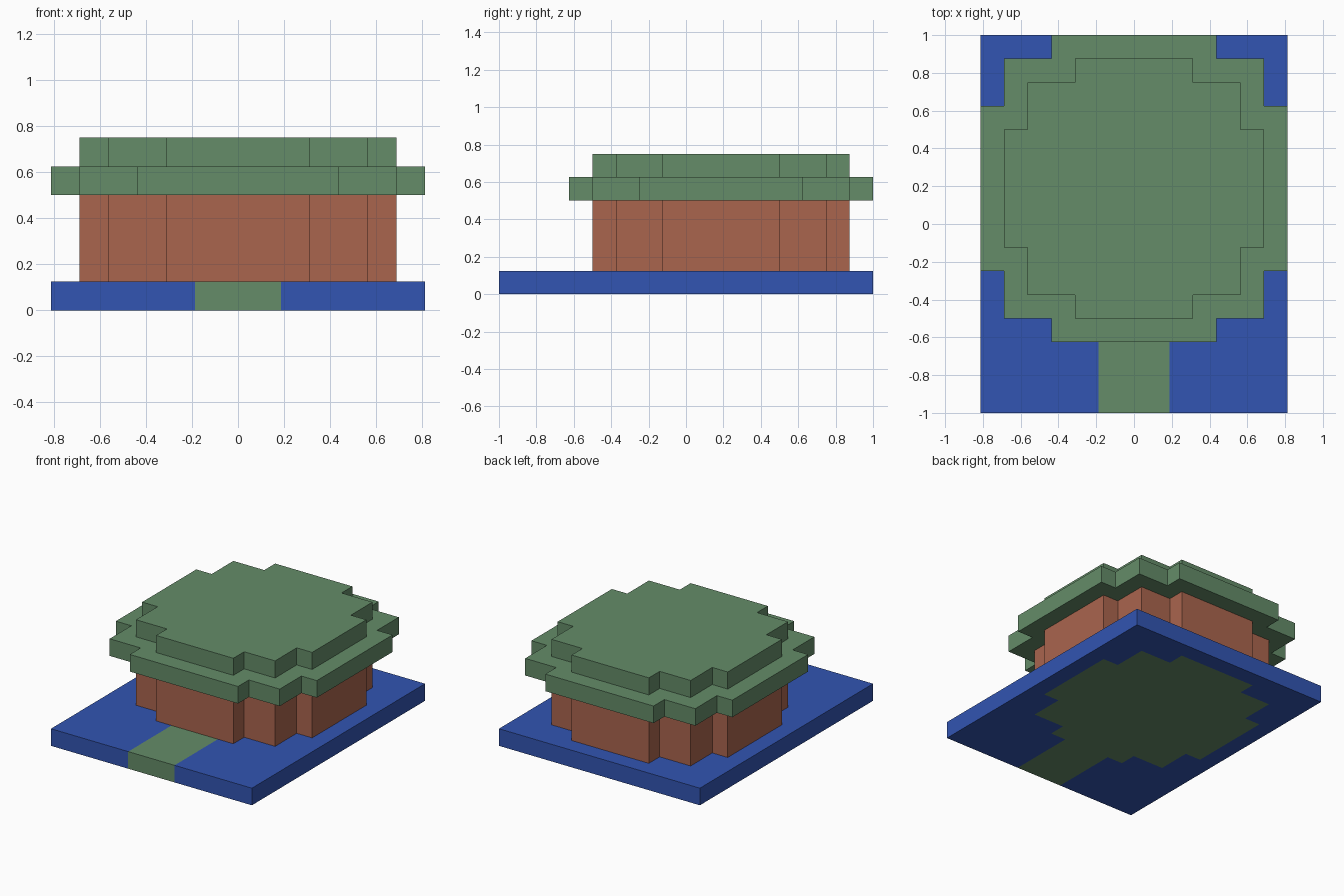
import bpy
import bmesh

cube = bpy.data.objects.get("Cube")
if cube:
    bpy.data.objects.remove(cube, do_unlink=True)


def material(name, color):
    m = bpy.data.materials.new(name)
    m.use_nodes = True
    m.diffuse_color = (*color, 1)
    m.node_tree.nodes["Principled BSDF"].inputs["Base Color"].default_value = (*color, 1)
    return m


def mirrored(half):
    """Close a right-hand outline with its mirror image."""
    return half + [(-x, y) for x, y in reversed(half)]


def stepped(steps):
    """Right half of a stepped round plan; steps run narrow to wide as
    (half width, front y, back y)."""
    front, back = [], []
    for i, (w, f, b) in enumerate(steps):
        if i:
            inner = steps[i - 1][0]
            front.append((inner, f))
            back.append((inner, b))
        front.append((w, f))
        back.append((w, b))
    return [(steps[0][0], steps[0][1])] + front[1:] + back[::-1]


def prism(name, outline, z0, z1, mat):
    bm = bmesh.new()
    face = bm.faces.new([bm.verts.new((x, y, z0)) for x, y in outline])
    top = bmesh.ops.extrude_face_region(bm, geom=[face], use_keep_orig=True)
    verts = [v for v in top["geom"] if isinstance(v, bmesh.types.BMVert)]
    bmesh.ops.translate(bm, verts=verts, vec=(0, 0, z1 - z0))
    bmesh.ops.recalc_face_normals(bm, faces=bm.faces)
    mesh = bpy.data.meshes.new(name)
    bm.to_mesh(mesh)
    bm.free()
    mesh.materials.append(mat)
    obj = bpy.data.objects.new(name, mesh)
    bpy.context.collection.objects.link(obj)
    return obj


green = material("moss green", (0.128, 0.262, 0.140))
clay = material("clay red", (0.402, 0.130, 0.076))
blue = material("water blue", (0.032, 0.090, 0.445))

U = 0.125           # block size
HALF = 6.5 * U      # half width of the base

# Stepped plans of the house and of the overhanging eaves
house = stepped([(2.5 * U, -4 * U, 7 * U),
                 (4.5 * U, -3 * U, 6 * U),
                 (5.5 * U, -U, 4 * U)])
eaves = stepped([(3.5 * U, -5 * U, 8 * U),
                 (5.5 * U, -4 * U, 7 * U),
                 (6.5 * U, -2 * U, 5 * U)])

# Ground: floor with front path, surrounded by the base slab
floor = mirrored([(1.5 * U, -1), (1.5 * U, -4 * U)] + house)
surround = floor + [(-HALF, -1), (-HALF, 1), (HALF, 1), (HALF, -1)]
prism("floor_and_path", floor, 0, U, green)
prism("base_slab", surround, 0, U, blue)

# Walls and two-tier roof
prism("walls", mirrored(house), U, 4 * U, clay)
prism("roof_eaves", mirrored(eaves), 4 * U, 5 * U, green)
prism("roof_top", mirrored(house), 5 * U, 6 * U, green)
